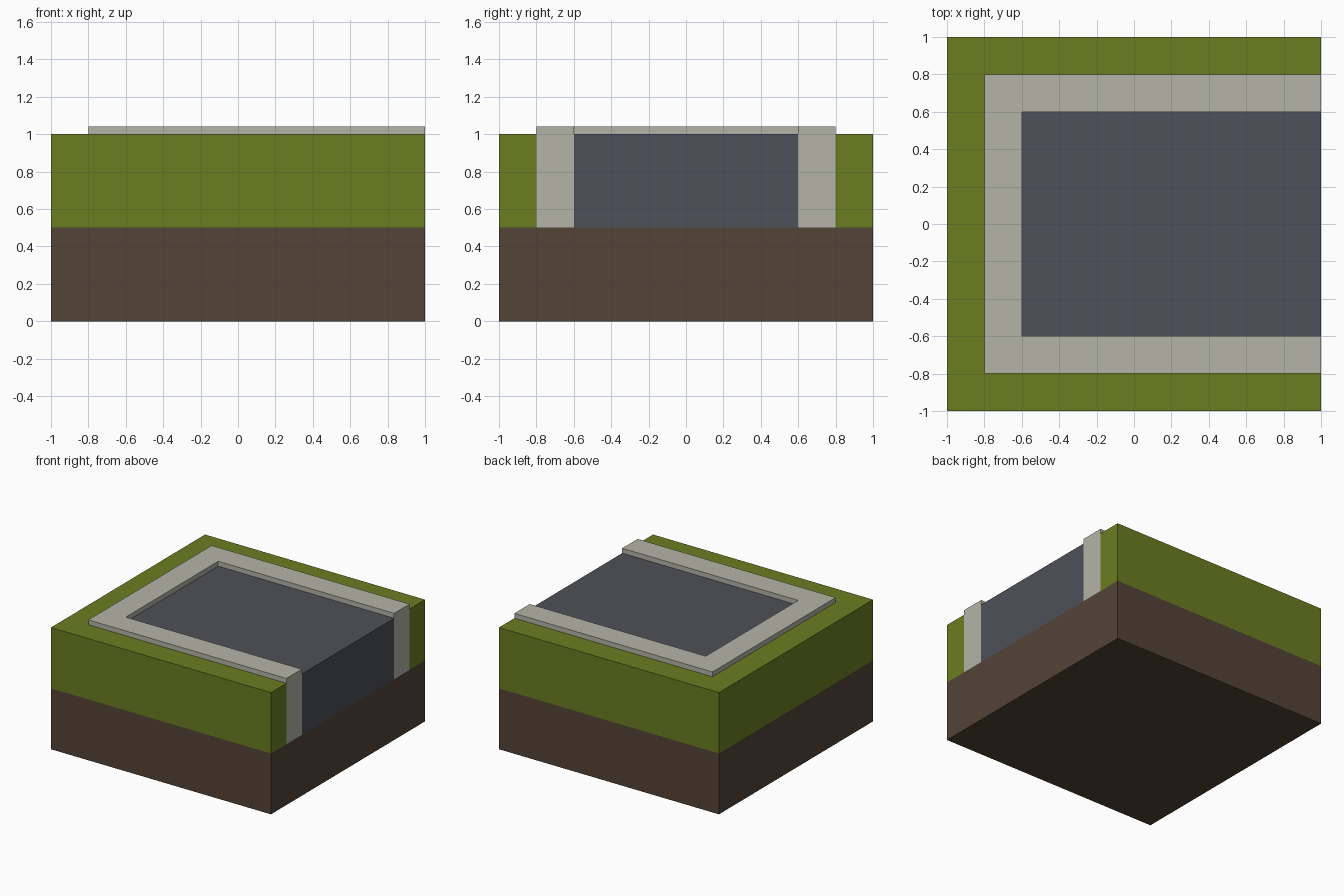
import bpy, bmesh

if "Cube" in bpy.data.objects:
    bpy.data.objects.remove(bpy.data.objects["Cube"])


def paint(obj, rgb):
    mat = bpy.data.materials.new(obj.name + "_colour")
    mat.diffuse_color = (*rgb, 1)
    mat.use_nodes = True
    mat.node_tree.nodes["Principled BSDF"].inputs["Base Color"].default_value = mat.diffuse_color
    obj.data.materials.append(mat)


def slab(name, outline, z0, z1, rgb):
    """Extrude a flat outline (counter-clockwise) from z0 up to z1."""
    bm = bmesh.new()
    face = bm.faces.new([bm.verts.new((x, y, z0)) for x, y in outline])
    top = bmesh.ops.extrude_face_region(bm, geom=[face], use_keep_orig=True)["geom"]
    verts = [v for v in top if isinstance(v, bmesh.types.BMVert)]
    bmesh.ops.translate(bm, verts=verts, vec=(0, 0, z1 - z0))
    bmesh.ops.recalc_face_normals(bm, faces=bm.faces)
    mesh = bpy.data.meshes.new(name)
    bm.to_mesh(mesh)
    bm.free()
    obj = bpy.data.objects.new(name, mesh)
    bpy.context.collection.objects.link(obj)
    paint(obj, rgb)


def rect(r):
    """Rectangle reaching from x = -r to the open edge x = 1."""
    return [(-r, -r), (1, -r), (1, r), (-r, r)]


def u_shape(outer, inner):
    """U-shaped band, open towards +x."""
    return [(1, -outer), (1, -inner), (-inner, -inner), (-inner, inner),
            (1, inner), (1, outer), (-outer, outer), (-outer, -outer)]


# Ground layers
slab("soil_base", rect(1.0), 0, 0.5, (0.087, 0.056, 0.037))
slab("grass_border", u_shape(1.0, 0.8), 0.5, 1.0, (0.147, 0.205, 0.015))

# Raised kerb around the dead-end road
slab("kerb", u_shape(0.8, 0.6), 0.5, 1.04, (0.456, 0.456, 0.386))
slab("road_surface", rect(0.6), 0.5, 1.0, (0.076, 0.082, 0.100))
